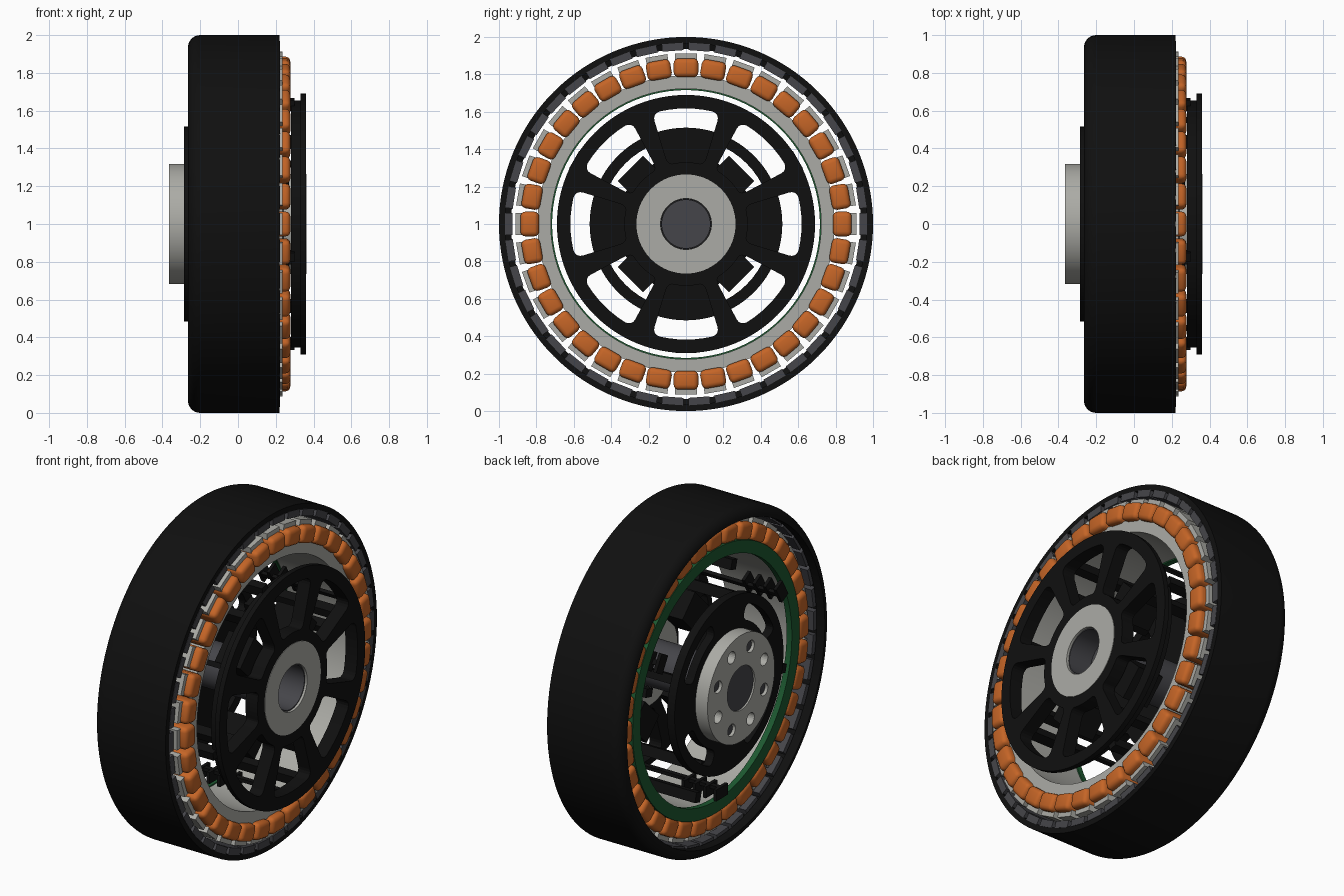
import bpy, bmesh, math
from mathutils import Matrix, Vector

if "Cube" in bpy.data.objects:
    bpy.data.objects.remove(bpy.data.objects["Cube"])


def material(name, color):
    m = bpy.data.materials.new(name)
    m.diffuse_color = (*color, 1)
    m.use_nodes = True
    m.node_tree.nodes["Principled BSDF"].inputs["Base Color"].default_value = (*color, 1)
    return m


BLACK = material("black", (0.005, 0.005, 0.005))
STEEL = material("light grey steel", (0.41, 0.41, 0.38))
DARK = material("dark grey", (0.06, 0.06, 0.068))
COPPER = material("copper orange", (0.56, 0.13, 0.02))
GREEN = material("board green", (0.012, 0.1, 0.03))
AXIS = Matrix.Translation((0, 0, 1))


def finish(name, bm, mat, smooth=True):
    """Turn a bmesh built around the x axis into an object at axle height."""
    bmesh.ops.recalc_face_normals(bm, faces=bm.faces)
    bm.transform(AXIS)
    mesh = bpy.data.meshes.new(name)
    bm.to_mesh(mesh)
    bm.free()
    mesh.materials.append(mat)
    ob = bpy.data.objects.new(name, mesh)
    bpy.context.collection.objects.link(ob)
    if smooth:
        select(ob)
        bpy.ops.object.shade_smooth_by_angle(angle=math.radians(35))
    return ob


def select(ob):
    bpy.ops.object.select_all(action='DESELECT')
    ob.select_set(True)
    bpy.context.view_layer.objects.active = ob


def lathe(name, profile, mat, steps=96):
    """Revolve a closed (x, radius) outline around the x axis."""
    bm = bmesh.new()
    loops = []
    for i in range(steps):
        a = 2 * math.pi * i / steps
        loops.append([bm.verts.new((x, r * math.cos(a), r * math.sin(a))) for x, r in profile])
    n = len(profile)
    for i in range(steps):
        p, q = loops[i], loops[(i + 1) % steps]
        for j in range(n):
            k = (j + 1) % n
            bm.faces.new((p[j], p[k], q[k], q[j]))
    bmesh.ops.remove_doubles(bm, verts=bm.verts, dist=1e-5)
    return finish(name, bm, mat)


def ring(name, x0, x1, r0, r1, mat):
    return lathe(name, [(x0, r0), (x0, r1), (x1, r1), (x1, r0)], mat)


def disc(name, x0, x1, r, mat):
    return ring(name, x0, x1, 0, r, mat)


def boxes(name, x0, x1, r0, r1, width, angles, mat, bevel=0):
    """Blocks spaced around the axle, each given by x range, radii and width."""
    bm = bmesh.new()
    for a in angles:
        part = bmesh.new()
        bmesh.ops.create_cube(part, size=1)
        part.transform(Matrix.Translation(((x0 + x1) / 2, (r0 + r1) / 2, 0))
                       @ Matrix.Diagonal((x1 - x0, r1 - r0, width, 1)))
        if bevel:
            bmesh.ops.bevel(part, geom=part.edges[:], offset=bevel, segments=3,
                            profile=0.5, affect='EDGES')
        part.transform(Matrix.Rotation(math.radians(a), 4, 'X'))
        temp = bpy.data.meshes.new("temp")
        part.to_mesh(temp)
        part.free()
        bm.from_mesh(temp)
        bpy.data.meshes.remove(temp)
    return finish(name, bm, mat, bevel > 0)


def window_cutter(x0, x1, r0, r1, half, angles, bevel):
    """Rounded ring-sector prisms."""
    bm = bmesh.new()
    for a in angles:
        part = []
        for r, ends in ((r0, (-half, half)), (r1, (half, -half))):
            for i in range(9):
                t = math.radians(a + ends[0] + (ends[1] - ends[0]) * i / 8)
                part.append(bm.verts.new((x0, r * math.cos(t), r * math.sin(t))))
        face = bm.faces.new(part)
        out = bmesh.ops.extrude_face_region(bm, geom=[face])["geom"]
        top = [v for v in out if isinstance(v, bmesh.types.BMVert)]
        bmesh.ops.translate(bm, verts=top, vec=Vector((x1 - x0, 0, 0)))
    corners = [e for e in bm.edges
               if abs(e.verts[0].co.x - e.verts[1].co.x) > 1e-3
               and e.calc_face_angle(0) > math.radians(50)]
    bmesh.ops.bevel(bm, geom=corners, offset=bevel, segments=4, profile=0.5, affect='EDGES')
    return finish("window_cutter", bm, BLACK, False)


def cut(ob, cutter):
    mod = ob.modifiers.new("cut", 'BOOLEAN')
    mod.operation = 'DIFFERENCE'
    mod.solver = 'EXACT'
    mod.object = cutter
    select(ob)
    bpy.ops.object.modifier_apply(modifier=mod.name)
    bpy.data.objects.remove(cutter)


def around(count, start=0):
    return [start + 360 * i / count for i in range(count)]


# Outer drum with one rounded shoulder
shoulder = [(-0.2 - 0.065 * math.sin(t), 0.935 + 0.065 * math.cos(t))
            for t in [math.pi / 2 * i / 8 for i in range(9)]]
lathe("outer_drum", [(0.22, 0.966), (0.22, 1.0)] + shoulder + [(-0.21, 0.935), (-0.2, 0.966)],
      BLACK, 128)
boxes("rotor_magnets", -0.195, 0.222, 0.928, 0.968, 0.115, around(42), DARK)

# Stator: yoke, teeth, windings and circuit ring
ring("stator_yoke", -0.165, 0.235, 0.723, 0.795, STEEL)
boxes("stator_teeth", -0.165, 0.235, 0.78, 0.89, 0.07, around(36), STEEL)
boxes("tooth_tips", -0.165, 0.235, 0.868, 0.912, 0.118, around(36), STEEL)
boxes("copper_windings", -0.205, 0.277, 0.785, 0.886, 0.132, around(36), COPPER, 0.026)
ring("circuit_ring", -0.2, -0.165, 0.716, 0.79, GREEN)

# Cover plate with eight windows
cover = lathe("cover_plate", [(0.28, 0.14), (0.28, 0.655), (0.33, 0.655), (0.33, 0.69),
                              (0.36, 0.69), (0.36, 0.14)], BLACK)
cut(cover, window_cutter(0.2, 0.45, 0.33, 0.618, 17, around(8), 0.04))
ring("cover_hub", 0.24, 0.363, 0.136, 0.265, STEEL)

# Rear carrier disc with four curved windows
carrier = ring("carrier_disc", -0.285, -0.235, 0.12, 0.515, BLACK)
cut(carrier, window_cutter(-0.4, -0.1, 0.365, 0.458, 24, around(4, 45), 0.035))

# Rear mounting flange with bolt holes
flange = ring("mounting_flange", -0.365, -0.28, 0.13, 0.318, STEEL)
bm = bmesh.new()
for angle in around(8, 22.5):
    bmesh.ops.create_cone(bm, cap_ends=True, segments=24, radius1=0.036, radius2=0.036, depth=0.12,
                          matrix=Matrix.Rotation(math.radians(angle), 4, 'X')
                          @ Matrix.Translation((-0.38, 0.235, 0))
                          @ Matrix.Rotation(math.pi / 2, 4, 'Y'))
cut(flange, finish("bolt_cutter", bm, STEEL, False))
bm = bmesh.new()
for angle in around(4, 22.5):
    bmesh.ops.create_cone(bm, cap_ends=True, segments=24, radius1=0.03, radius2=0.03, depth=0.03,
                          matrix=Matrix.Rotation(math.radians(angle), 4, 'X')
                          @ Matrix.Translation((-0.335, 0.235, 0))
                          @ Matrix.Rotation(math.pi / 2, 4, 'Y'))
finish("flange_bolts", bm, DARK)

# Axle with a recessed bore at the cover end
lathe("axle", [(-0.355, 0), (-0.355, 0.13), (0.35, 0.134), (0.35, 0.128), (0.2, 0.128), (0.2, 0)],
      DARK, 64)

# Inner electronics and cooling fins
boxes("inner_blocks", 0.1, 0.27, 0.25, 0.42, 0.19, around(4, 45), BLACK)
boxes("support_posts", -0.24, 0.29, 0.44, 0.5, 0.05, around(4, 22.5), BLACK)
for i in range(4):
    x = -0.24 + 0.07 * i
    boxes(f"cooling_fins_{i + 1}", x, x + 0.02, 0.622, 0.69, 0.11, around(3, 30), BLACK)
boxes("fin_rails", -0.24, 0.3, 0.625, 0.645, 0.03, around(3, 30), BLACK)
boxes("connector_posts", -0.2, 0.3, 0.625, 0.685, 0.05, (105, 285, 195, 15), BLACK)
